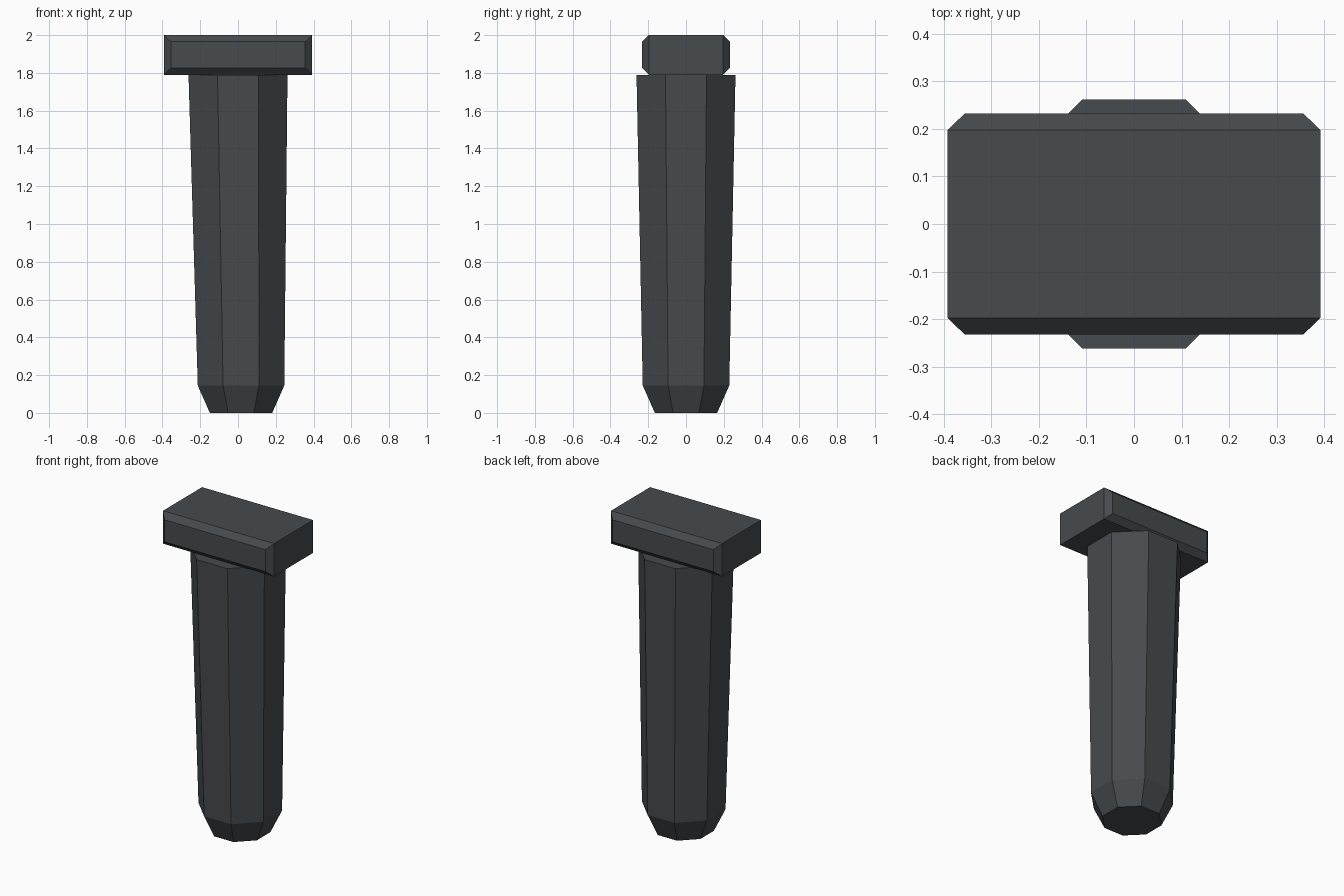
import bpy, bmesh, math

if "Cube" in bpy.data.objects:
    bpy.data.objects.remove(bpy.data.objects["Cube"], do_unlink=True)

dark_grey = bpy.data.materials.new("dark_grey")
dark_grey.use_nodes = True
color = (0.061, 0.069, 0.074, 1)
dark_grey.diffuse_color = color
bsdf = next(n for n in dark_grey.node_tree.nodes if n.type == 'BSDF_PRINCIPLED')
bsdf.inputs["Base Color"].default_value = color


def loft(name, sections):
    """Join rings of points into a capped flat-faced solid."""
    bm = bmesh.new()
    rings = [[bm.verts.new(p) for p in ring] for ring in sections]
    n = len(rings[0])
    for low, high in zip(rings, rings[1:]):
        for i in range(n):
            j = (i + 1) % n
            bm.faces.new((low[i], low[j], high[j], high[i]))
    bm.faces.new(rings[0][::-1])
    bm.faces.new(rings[-1])
    bmesh.ops.recalc_face_normals(bm, faces=bm.faces)
    mesh = bpy.data.meshes.new(name)
    bm.to_mesh(mesh)
    bm.free()
    mesh.materials.append(dark_grey)
    obj = bpy.data.objects.new(name, mesh)
    bpy.context.collection.objects.link(obj)
    return obj


def octagon(x, z, flat_radius):
    r = flat_radius / math.cos(math.pi / 8)
    angles = [(i + 0.5) * math.pi / 4 for i in range(8)]
    return [(x + r * math.cos(a), r * math.sin(a), z) for a in angles]


def upright_rect(y, half_x, half_z, z=1.895):
    return [(sx * half_x, y, z + sz * half_z)
            for sx, sz in ((-1, -1), (1, -1), (1, 1), (-1, 1))]


# Tapered shaft, leaning slightly, and its pointed tip
neck = octagon(0.016, 0.145, 0.229)
loft("shaft", [neck, octagon(0, 1.789, 0.262)])
loft("tip", [octagon(0.016, 0, 0.165), neck])

# Crosswise head with chamfered front and back faces
loft("head", [upright_rect(-0.232, 0.356, 0.07),
              upright_rect(-0.197, 0.392, 0.105),
              upright_rect(0.197, 0.392, 0.105),
              upright_rect(0.232, 0.356, 0.07)])
